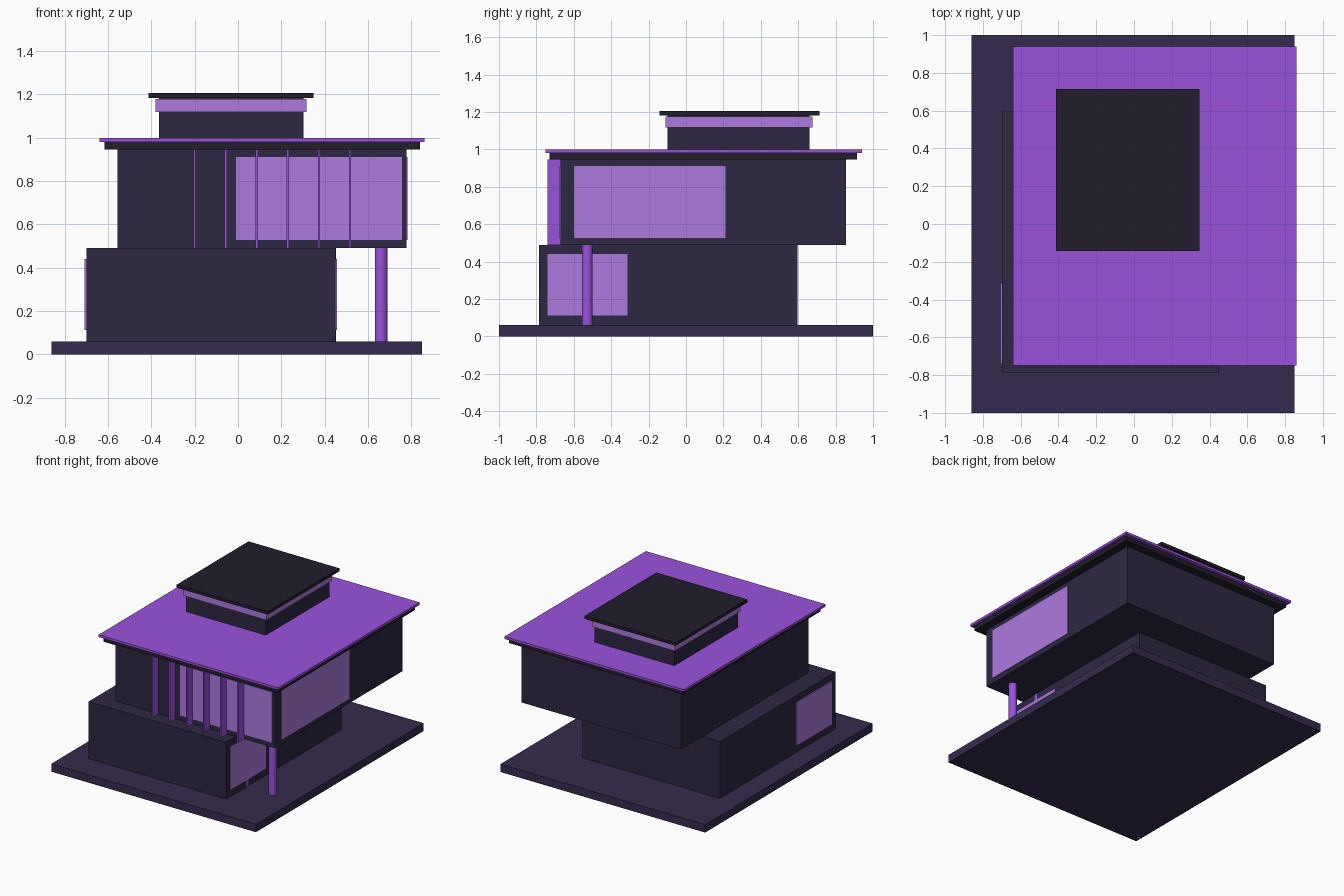
import bpy

if "Cube" in bpy.data.objects:
    bpy.data.objects.remove(bpy.data.objects["Cube"])


def material(name, hex_code):
    rgb = [int(hex_code[i:i + 2], 16) / 255 for i in (0, 2, 4)]
    mat = bpy.data.materials.new(name)
    mat.diffuse_color = [((c + 0.055) / 1.055) ** 2.4 if c > 0.04 else c / 12.92 for c in rgb] + [1]
    mat.use_nodes = True
    mat.node_tree.nodes["Principled BSDF"].inputs["Base Color"].default_value = mat.diffuse_color
    return mat


WALL = material("dark_wall", "2e2742")
SLAB = material("dark_slab", "352a4d")
CAP = material("black_trim", "211c2b")
PURPLE = material("purple", "9a52dc")
GLASS = material("lilac_glass", "ad7ae0")


def box(name, x, y, z, mat):
    """Box given by its (min, max) extent on each axis."""
    bpy.ops.mesh.primitive_cube_add(size=1, location=[(a + b) / 2 for a, b in (x, y, z)])
    ob = bpy.context.object
    ob.name = name
    ob.scale = [b - a for a, b in (x, y, z)]
    bpy.ops.object.transform_apply(location=False, rotation=False, scale=True)
    ob.data.materials.append(mat)
    return ob


# Ground slab and the two shifted storeys
box("base_slab", (-0.86, 0.85), (-1, 1), (0, 0.06), SLAB)
box("lower_storey", (-0.70, 0.45), (-0.785, 0.595), (0.06, 0.49), WALL)
box("upper_storey", (-0.555, 0.778), (-0.67, 0.855), (0.49, 0.945), WALL)

# Main roof: dark fascia with a purple sheet on top
box("roof_fascia", (-0.615, 0.84), (-0.73, 0.915), (0.945, 0.98), CAP)
box("roof_sheet", (-0.64, 0.86), (-0.75, 0.94), (0.98, 0.998), PURPLE)

# Rooftop lantern with a band of glass and a flat cap
box("lantern_body", (-0.365, 0.302), (-0.10, 0.66), (0.998, 1.182), WALL)
box("lantern_glass_band", (-0.38, 0.315), (-0.11, 0.675), (1.118, 1.177), GLASS)
box("lantern_cap", (-0.412, 0.348), (-0.143, 0.714), (1.182, 1.205), CAP)

# Windows, standing slightly proud of the walls
box("upper_front_window", (-0.01, 0.757), (-0.676, -0.66), (0.527, 0.91), GLASS)
box("upper_side_window", (0.77, 0.783), (-0.60, 0.212), (0.527, 0.91), GLASS)
box("lower_left_window", (-0.708, -0.69), (-0.74, -0.313), (0.112, 0.44), GLASS)
box("lower_right_window", (0.44, 0.456), (-0.74, -0.313), (0.112, 0.44), GLASS)

# Vertical sun fins along the front
for i in range(6):
    x = -0.2 + i * 0.1433
    box(f"sun_fin_{i + 1}", (x - 0.005, x + 0.005), (-0.74, -0.67), (0.49, 0.945), PURPLE)

# Round columns under the overhang; the inner one is almost buried in the wall
for name, x in (("outer_column", 0.66), ("inner_column", 0.424)):
    bpy.ops.mesh.primitive_cylinder_add(vertices=16, radius=0.029, depth=0.43,
                                        location=(x, -0.528, 0.275))
    column = bpy.context.object
    column.name = name
    column.data.materials.append(PURPLE)
    bpy.ops.object.shade_smooth_by_angle()
